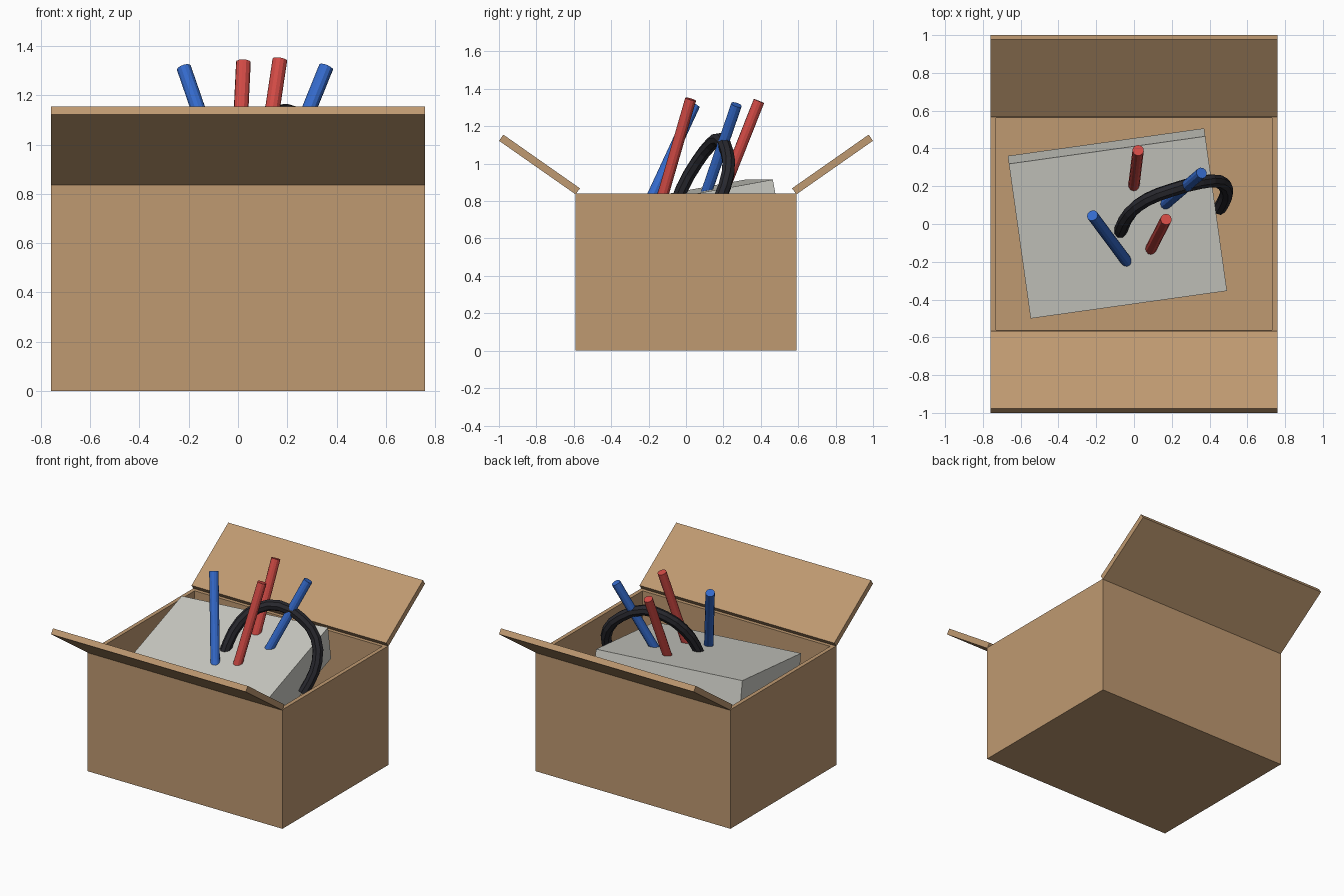
import bpy, bmesh
from math import radians
from mathutils import Vector, Matrix, Euler

if "Cube" in bpy.data.objects:
    bpy.data.objects.remove(bpy.data.objects["Cube"])


def material(name, rgb):
    m = bpy.data.materials.new(name)
    m.use_nodes = True
    m.diffuse_color = (*rgb, 1)
    m.node_tree.nodes["Principled BSDF"].inputs["Base Color"].default_value = (*rgb, 1)
    return m


cardboard = material("cardboard", (0.52, 0.32, 0.165))
pale_grey = material("pale_grey", (0.62, 0.62, 0.57))
red = material("red", (0.65, 0.07, 0.06))
blue = material("blue", (0.035, 0.145, 0.6))
black = material("black", (0.021, 0.021, 0.027))


def add(name, bm, mat):
    mesh = bpy.data.meshes.new(name)
    bm.to_mesh(mesh)
    bm.free()
    mesh.materials.append(mat)
    ob = bpy.data.objects.new(name, mesh)
    bpy.context.collection.objects.link(ob)
    return ob


def block(name, size, matrix, mat):
    bm = bmesh.new()
    bmesh.ops.create_cube(bm, size=1, matrix=matrix @ Matrix.Diagonal((*size, 1)))
    return add(name, bm, mat)


def rod(name, bottom, top, mat, radius=0.03):
    a, b = Vector(bottom), Vector(top)
    axis = b - a
    a -= axis.normalized() * 0.08  # bury the foot in the slab
    turn = axis.to_track_quat("Z", "Y").to_matrix().to_4x4()
    bm = bmesh.new()
    bmesh.ops.create_cone(bm, cap_ends=True, segments=12, radius1=radius, radius2=radius,
                          depth=(b - a).length, matrix=Matrix.Translation((a + b) / 2) @ turn)
    return add(name, bm, mat)


# Open box: the top face is inset to a rim and sunk to the floor
WALL, HEIGHT = 0.04, 0.84
bm = bmesh.new()
bmesh.ops.create_cube(bm, size=1, matrix=Matrix.Translation((0, 0, HEIGHT / 2))
                      @ Matrix.Diagonal((1.52, 1.18, HEIGHT, 1)))
lid = max(bm.faces, key=lambda f: f.calc_center_median().z)
bmesh.ops.inset_region(bm, faces=[lid], thickness=WALL)
sunk = bmesh.ops.extrude_discrete_faces(bm, faces=[lid])["faces"][0]
for v in sunk.verts:
    v.co.z = WALL
add("box", bm, cardboard)

# Front and back flaps, hinged on the rim and opened outward
for name, side in (("front_flap", -1), ("back_flap", 1)):
    hinge = Matrix.Translation((0, side * 0.5785, 0.852))
    swing = Matrix.Rotation(radians(35 * side), 4, "X")
    block(name, (1.52, 0.5, WALL), hinge @ swing @ Matrix.Translation((0, side * 0.25, 0)), cardboard)

# Tilted slab inside the box, placed by the centre of its top face
THICK = 0.24
tilt = Euler((radians(10.3), 0, radians(8))).to_matrix().to_4x4()
block("slab", (1.05, 0.84, THICK),
      Matrix.Translation((-0.085, -0.018, 0.84)) @ tilt @ Matrix.Translation((0, 0, -THICK / 2)), pale_grey)

# Leaning rods
rod("left_blue_rod", (0.17, 0.11, 0.85), (0.358, 0.27, 1.315), blue)
rod("right_blue_rod", (-0.045, -0.19, 0.805), (-0.22, 0.045, 1.312), blue)
rod("back_red_rod", (0.0, 0.21, 0.88), (0.022, 0.39, 1.335), red)
rod("front_red_rod", (0.09, -0.13, 0.81), (0.17, 0.025, 1.345), red)

# Bent cable: a tube swept along a smooth path
path = [(-0.08, -0.06, 0.76), (-0.065, -0.02, 0.87), (-0.02, 0.06, 1.01), (0.07, 0.13, 1.10),
        (0.2, 0.18, 1.13), (0.35, 0.22, 1.06), (0.45, 0.225, 0.95), (0.49, 0.18, 0.81),
        (0.475, 0.12, 0.69), (0.45, 0.08, 0.62)]
curve = bpy.data.curves.new("cable", "CURVE")
curve.dimensions = "3D"
curve.bevel_depth = 0.036
curve.bevel_resolution = 2
curve.use_fill_caps = True
curve.resolution_u = 2
spline = curve.splines.new("BEZIER")
spline.bezier_points.add(len(path) - 1)
for point, co in zip(spline.bezier_points, path):
    point.co = co
    point.handle_left_type = point.handle_right_type = "AUTO"
spline.use_smooth = False
curve.materials.append(black)
cable = bpy.data.objects.new("cable", curve)
bpy.context.collection.objects.link(cable)
bpy.ops.object.select_all(action="DESELECT")
cable.select_set(True)
bpy.context.view_layer.objects.active = cable
bpy.ops.object.convert(target="MESH")
